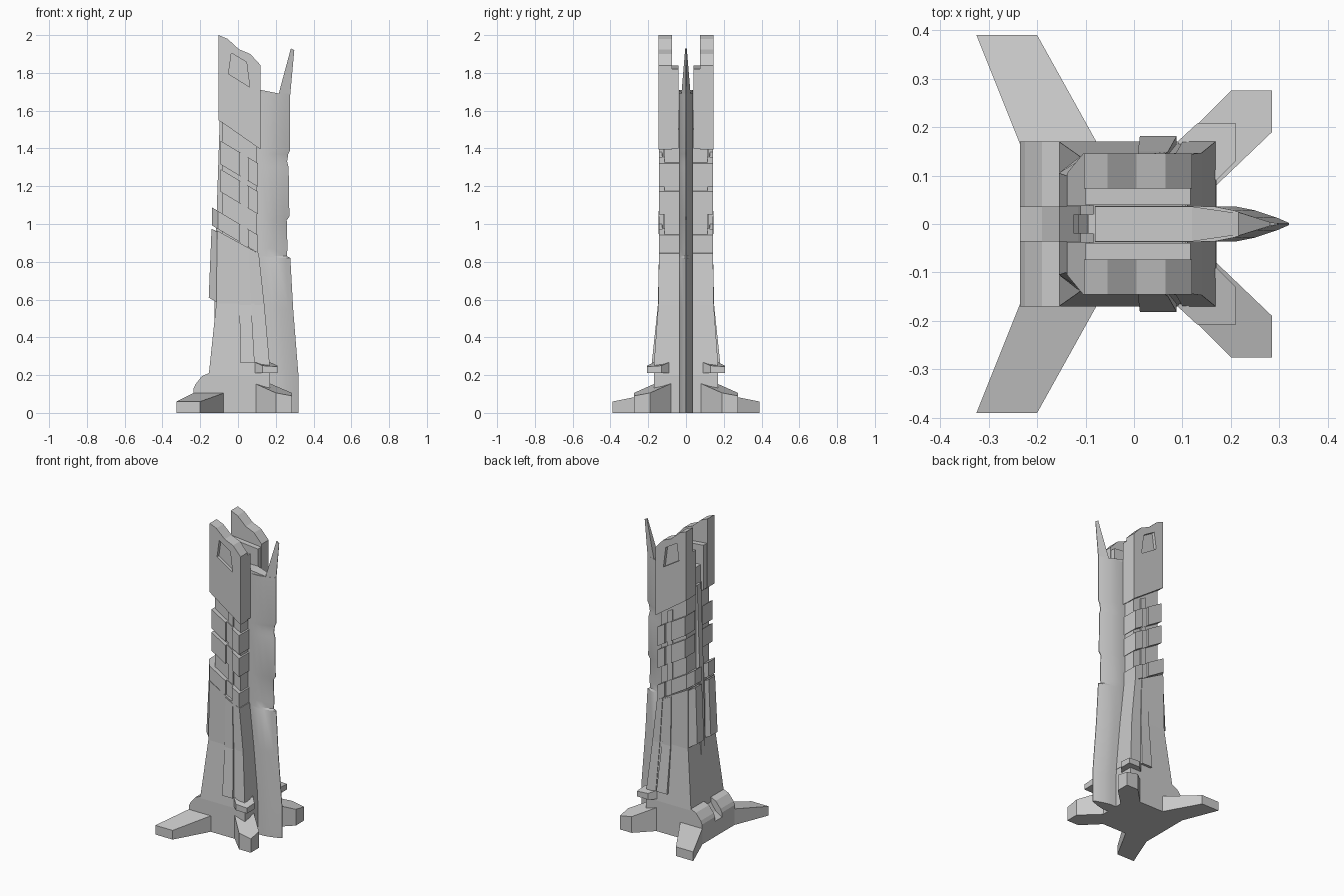
import bpy, bmesh


def finish(name, bm, mirror=False):
    bmesh.ops.remove_doubles(bm, verts=bm.verts, dist=1e-5)
    bmesh.ops.recalc_face_normals(bm, faces=bm.faces)
    me = bpy.data.meshes.new(name)
    bm.to_mesh(me)
    bm.free()
    ob = bpy.data.objects.new(name, me)
    bpy.context.collection.objects.link(ob)
    if mirror:
        m = ob.modifiers.new("mirror", 'MIRROR')
        m.use_axis = (False, True, False)
        m.use_clip = False
    return ob


def loft(name, rings, mirror=False):
    """Skin a list of equal-length vertex rings and cap the ends."""
    bm = bmesh.new()
    rs = [[bm.verts.new(p) for p in r] for r in rings]
    n = len(rs[0])
    for a, b in zip(rs, rs[1:]):
        for i in range(n):
            j = (i + 1) % n
            bm.faces.new((a[i], a[j], b[j], b[i]))
    bm.faces.new(rs[0])
    bm.faces.new(rs[-1])
    return finish(name, bm, mirror)


def strip(name, cols, y0=None):
    """Solid swept along x: columns are (x, z low, z high, outer y)."""
    rings = []
    for x, a, b, h in cols:
        i = -h if y0 is None else y0
        rings.append([(x, i, a), (x, h, a), (x, h, b), (x, i, b)])
    return loft(name, rings, y0 is not None)


def tower(name, levels):
    """Four-sided taper: levels are (x back, z back, x front, z front, half y)."""
    return loft(name, [[(a, -h, za), (b, -h, zb), (b, h, zb), (a, h, za)]
                       for a, za, b, zb, h in levels])


def foot(name, pts, z0=0):
    return loft(name, [[(x, y, z0) for x, y, z in pts], pts], True)


# Lower tower body with slanted top
tower("lower_body", [(-.155, 0, .17, 0, .17), (-.155, .2, .17, .2, .17),
                     (-.115, .58, .137, .58, .142), (-.11, .965, .108, .845, .138)])
# Side pilasters, flaring outwards at the bottom
tower("side_pilaster", [(.012, .265, .088, .265, .181), (.008, .57, .07, .57, .149),
                        (.008, .89, .058, .865, .142)])
# Thin shoulder panels flanking the pilaster
tower("corner_panel", [(.1, .255, .168, .255, .17), (.087, .57, .14, .57, .147),
                       (.07, .865, .11, .845, .143)])
# Recessed inner core behind the slats
tower("core", [(-.085, .8, .1, .8, .115), (-.085, 1.6, .1, 1.5, .115)])
# Rear base ramps and the lower centre ramp
strip("rear_base", [(-.235, 0, .13, .17), (-.225, 0, .152, .17), (-.19, 0, .195, .17),
                    (-.155, 0, .21, .17), (-.1, 0, .21, .165)], .035)
strip("rear_centre_ramp", [(-.235, 0, .1, .036), (-.19, 0, .13, .036), (-.14, 0, .2, .036)])
# Chamfered rear plates
loft("rear_plate", [
    [(-.108, .035, .585), (-.155, .035, .61), (-.155, .105, .61), (-.11, .14, .585)],
    [(-.1, .035, .955), (-.14, .035, .975), (-.14, .1, .975), (-.105, .136, .955)]], True)
# Rear centre strip
tower("rear_centre_strip", [(-.125, .5, -.06, .5, .02), (-.115, 1.0, -.06, 1.0, .02),
                            (-.095, 1.6, -.06, 1.6, .02)])


# Slanted slats, with a recessed strip running through them
def slat(name, c0, c1, xs, slope=-.6):
    strip(name, [(x, c0 + slope * x, c1 + slope * x, h) for x, h in xs], .037)


side = [(.008, .143), (.0081, .128), (.0559, .128), (.056, .143), (.107, .143)]
slat("lower_slat", .91, 1.005, [(-.138, .105), (-.105, .145)] + side)
slat("middle_slat", 1.115, 1.235, [(-.092, .143)] + side)
slat("upper_slat", 1.26, 1.385, [(-.092, .143)] + side)
# Narrow post in the recess between the slats
tower("side_post", [(.014, .86, .05, .84, .122), (.014, 1.45, .05, 1.43, .122)])

# Head slabs with stepped crest
head = strip("head_slab", [(-.103, 1.55, 2.0, .145), (-.055, 1.517, 1.98, .145),
                           (.005, 1.475, 1.925, .145), (.065, 1.433, 1.9, .145),
                           (.12, 1.395, 1.84, .145)], .073)
strip("head_inner_slab", [(-.1, 1.55, 1.84, .075), (.117, 1.4, 1.82, .075)], .039)
# Window recess
win = [(-.035, 1.905), (.045, 1.857), (.062, 1.725), (-.05, 1.795)]
cut = loft("window_cutter", [[(x, y, z) for x, z in win] for y in (.125, .2)], True)
cut.hide_render = True
cut.hide_viewport = True
cut.display_type = 'WIRE'
b = head.modifiers.new("window", 'BOOLEAN')
b.object = cut
b.operation = 'DIFFERENCE'
b.solver = 'EXACT'

# Front fin: blade section lofted up the tower
levels = [(0, .32), (.2, .32), (.55, .292), (.82, .277), (.83, .258), (.87, .262),
          (1.02, .258), (1.04, .272), (1.3, .268), (1.33, .26), (1.37, .266),
          (1.39, .276), (1.69, .276)]
rings = []
for z, xf in levels:
    half = [(-.08, .037), (.12, .037), (xf - .11, .036), (xf - .07, .028),
            (xf - .025, .013), (xf, .002)]
    rings.append([(x, y, z) for x, y in half] + [(x, -y, z) for x, y in reversed(half)])
fin = loft("front_fin", rings)
# Sloping top of the fin and its spike
strip("fin_top", [(-.08, 1.6, 1.71, .036), (.12, 1.6, 1.71, .036), (.215, 1.6, 1.691, .022)])
loft("fin_spike", [[(.213, -.025, 1.68), (.276, -.002, 1.68), (.276, .002, 1.68), (.213, .025, 1.68)],
                   [(.28, -.004, 1.93), (.298, -.001, 1.92), (.298, .001, 1.92), (.28, .004, 1.93)]])

# Feet and corner blocks
foot("rear_foot", [(-.235, .165, .105), (-.075, .165, .105), (-.2, .39, .06), (-.325, .39, .06)])
foot("front_foot", [(.09, .165, .155), (.2, .275, .106), (.285, .275, .09),
                    (.285, .19, .106), (.17, .08, .155), (.12, .1, .155)])
foot("corner_block", [(.09, .17, .268), (.13, .207, .25), (.21, .207, .245),
                      (.21, .13, .25), (.17, .09, .268), (.12, .1, .268)], .21)

# Smooth the fin only
bpy.ops.object.select_all(action='DESELECT')
fin.select_set(True)
bpy.context.view_layer.objects.active = fin
bpy.ops.object.shade_smooth_by_angle(angle=.5)
